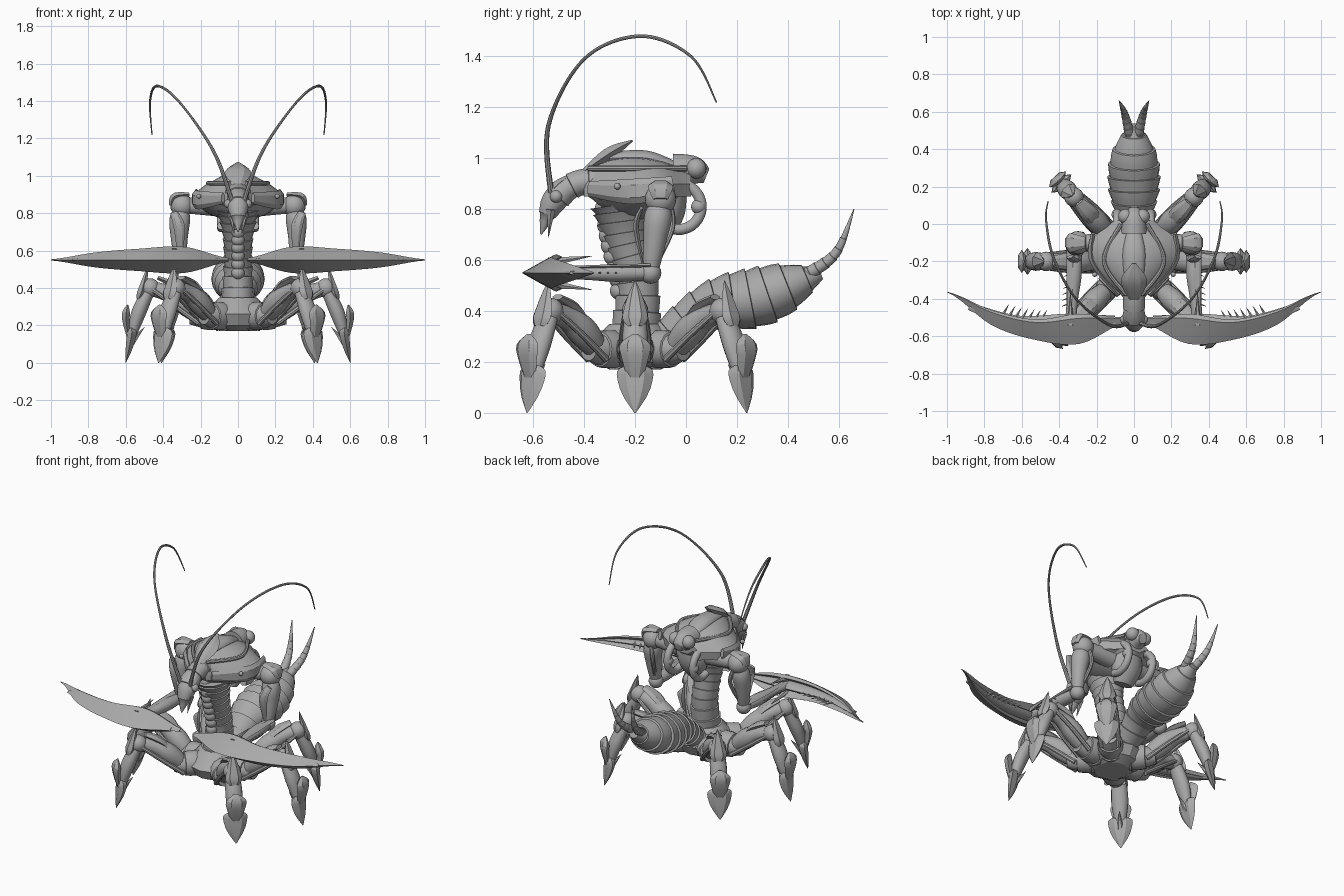
import bpy, bmesh, math
from mathutils import Vector, Matrix

default_cube = bpy.data.objects.get("Cube")
if default_cube:
    bpy.data.objects.remove(default_cube)

shell = bpy.data.materials.new("shell_grey")
shell.use_nodes = True
shell.diffuse_color = (.4, .4, .4, 1)
shell.node_tree.nodes["Principled BSDF"].inputs["Base Color"].default_value = shell.diffuse_color

X, Y, Z = Matrix.Identity(3)
place = Matrix.Identity(4)      # applied to every new part


def at(x, y, z):
    return Vector((x, y, z))


def finish(name, bm, angle):
    bm.transform(place)
    bmesh.ops.recalc_face_normals(bm, faces=bm.faces)
    mesh = bpy.data.meshes.new(name)
    bm.to_mesh(mesh)
    bm.free()
    mesh.materials.append(shell)
    part = bpy.data.objects.new(name, mesh)
    bpy.context.collection.objects.link(part)
    bpy.ops.object.select_all(action='DESELECT')
    part.select_set(True)
    bpy.context.view_layer.objects.active = part
    bpy.ops.object.shade_smooth_by_angle(angle=math.radians(angle))


def loft(name, rings, angle=40):
    """Skin closed rings of points and cap both ends."""
    bm = bmesh.new()
    loops = [[bm.verts.new(point) for point in ring] for ring in rings]
    for low, high in zip(loops, loops[1:]):
        for i in range(len(low)):
            bm.faces.new((low[i - 1], low[i], high[i], high[i - 1]))
    bm.faces.new(loops[0])
    bm.faces.new(loops[-1])
    finish(name, bm, angle)


def spline(keys, t):
    """Smooth curve through numbers or vectors, t from 0 to 1."""
    last = len(keys) - 1
    i = min(int(t * last), last - 1)
    u = t * last - i
    a, b, c, d = (keys[max(0, min(last, i + k))] for k in (-1, 0, 1, 2))
    return b + u / 2 * ((c - a) + u * ((2 * a - 5 * b + 4 * c - d) + u * (3 * (b - c) + d - a)))


def sweep(name, path, thick, flat=1, across=X, plates=0, steps=20, sides=14, lip=.1, angle=40):
    """Tube along a path; plates turns it into overlapping rings."""
    if plates:
        times = [(i + u) / plates for i in range(plates) for u in (0, .3, .6, .97)]
    else:
        times = [i / steps for i in range(steps + 1)]
    rings = []
    for t in times:
        along = (spline(path, min(1, t + .01)) - spline(path, max(0, t - .01))).normalized()
        side = (across - along * across.dot(along)).normalized()
        depth = along.cross(side) * flat
        radius = max(.001, spline(thick, t))
        if plates:
            radius *= 1 - lip * (1 - t * plates % 1)
        turns = [math.tau * i / sides for i in range(sides)]
        rings.append([spline(path, t) + radius * (side * math.cos(a) + depth * math.sin(a)) for a in turns])
    loft(name, rings, angle)


def plate(name, path, thick, flat=.4, across=X):
    sweep(name, path, thick, flat, across, steps=9, sides=6, angle=25)


def spike(name, base, tip, radius, across=X):
    sweep(name, [base, tip], [radius, 0], across=across, steps=2, sides=6)


def ball(name, centre, radius):
    bm = bmesh.new()
    bmesh.ops.create_uvsphere(bm, u_segments=20, v_segments=12, radius=radius)
    bm.transform(Matrix.Translation(centre))
    finish(name, bm, 40)


# Hub: stacked polygons joined into a faceted dish
hub_centre = at(0, -.2, 0)
hub_rings = []
for height, radius in ((.17, .1), (.2, .16), (.26, .19), (.35, .1)):
    hub_rings.append([hub_centre + Z * height + Matrix.Rotation(math.tau * i / 12, 3, 'Z') @ X * radius
                      for i in range(12)])
loft("hub", hub_rings, 25)

# Segmented torso column with throat plates down its front
spine = [at(0, -.2, .3), at(0, -.19, .5), at(0, -.23, .68), at(0, -.25, .82)]
sweep("torso", spine, [.1, .08, .085, .12], flat=1.1, plates=11)
for i in range(9):
    t = .3 + i * .08
    ball("throat_plate", spline(spine, t) - Y * .075, .035)

# Chest: a domed top, a hard rim and a keel-like underside
chest_width = [.05, .15, .22, .22, .1]
chest_top = [.96, 1, 1.01, .99, .95]
chest_keel = [.86, .78, .76, .78, .87]
chest_rings = []
for i in range(13):
    t = i / 12
    width, top, keel = (spline(keys, t) for keys in (chest_width, chest_top, chest_keel))
    rim = .9
    half = [(0, top), (.4, top * .9 + rim * .1), (.75, (top + rim) / 2), (1.05, rim),
            (1, rim - .05), (.65, keel + .03), (.25, keel)]
    profile = half + [(-x, z) for x, z in reversed(half[1:])]
    chest_rings.append([at(x * width, -.4 + .42 * t, z) for x, z in profile])
loft("chest", chest_rings, 30)

# Crest, back hump and rear pack
plate("dorsal_crest", [at(0, -.4, .95), at(0, -.3, 1.02), at(0, -.21, 1.07)], [.03, .07, .01])
sweep("dorsal_ridge", [at(0, -.3, 1), at(0, -.15, 1), at(0, 0, .95)], [.05, .06, .03], flat=.5)
sweep("back_hump", [at(0, -.05, .95), at(0, .03, .95), at(0, .08, .93)], [.07, .06, .03])
sweep("rear_pack", [at(0, -.08, .95), at(0, -.07, .8), at(0, -.1, .7)], [.11, .1, .06], flat=.7)

# Head with a downturned, pointed face
sweep("head", [at(0, -.32, .91), at(0, -.43, .9), at(0, -.52, .83), at(0, -.57, .7)],
      [.08, .06, .06, .003], flat=.9, plates=5)
plate("brow_plate", [at(0, -.46, .93), at(0, -.52, .88), at(0, -.56, .79)], [.03, .05, .02], flat=.3)

# Abdomen curling up behind the hub
sweep("abdomen", [at(0, -.1, .28), at(0, .08, .41), at(0, .3, .46), at(0, .53, .55)],
      [.08, .1, .14, .13, .03], flat=.85, plates=10, sides=20)

for mirror in (1, -1):
    flip = Matrix.Scale(mirror, 4, X)
    place = flip

    # Antenna and tail spine
    sweep("antenna", [at(.03, -.53, .86), at(.13, -.54, 1.13), at(.31, -.4, 1.39), at(.43, -.18, 1.48),
                      at(.47, .02, 1.4), at(.46, .12, 1.22)], [.012, .007, .007, .003], steps=50, sides=8)
    sweep("tail_spine", [at(.02, .47, .54), at(.05, .59, .63), at(.08, .66, .8)], [.03, .02, .002], plates=9)

    # Face details
    ball("eye", at(.05, -.51, .85), .025)
    spike("mandible", at(.04, -.53, .8), at(.02, -.54, .69), .02)

    # Carapace seam and flank armour
    sweep("carapace_seam", [at(.04, -.38, .96), at(.16, -.2, .96), at(.07, 0, .96)], [.012, .012],
          across=Z, sides=8)
    plate("flank_plate", [at(.08, -.38, .88), at(.22, -.2, .87), at(.22, -.05, .9)], [.03, .05, .03], across=Z)
    ball("flank_rivet", at(.21, -.27, .89), .013)

    # Hose looping out of the back
    hose_centre = at(.09, -.03, .81)
    loop = [hose_centre + (Z * math.cos(a) + Y * math.sin(a)) * .09
            for a in (math.pi * i / 6 for i in range(8))]
    sweep("back_hose", loop, [.022, .022], steps=28)
    ball("hose_joint", hose_centre + Y * .08, .03)
    ball("hump_lobe", at(.045, .04, .96), .04)

    # Shoulder and upper arm
    shoulder, elbow, wrist = at(.3, -.1, .84), at(.31, -.14, .55), at(.34, -.54, .55)
    upper_middle = shoulder.lerp(elbow, .4) + X * .01
    sweep("collar", [shoulder - X * .2, shoulder], [.06, .04], across=Y)
    ball("shoulder", shoulder, .062)
    plate("shoulder_cap", [shoulder + Z * .06 - X * .04, shoulder + Z * .05 + X * .04, shoulder + X * .06],
          [.03, .05, .03], across=Y)
    sweep("upper_arm", [shoulder, upper_middle, elbow], [.03, .055, .045, .03])
    plate("arm_guard", [upper_middle + X * .03 - Y * .06 + Z * .08, upper_middle - Y * .08, elbow - Y * .02],
          [.02, .03, .01])
    sweep("arm_cable", [shoulder + Y * .03, upper_middle + Y * .06 - X * .04, elbow], [.012, .012], sides=8)
    ball("elbow", elbow, .043)

    # Forearm with a row of spines
    sweep("forearm", [elbow, elbow.lerp(wrist, .5), wrist], [.03, .04, .03, .03], flat=.9)
    plate("forearm_plate", [elbow + X * .03 + Z * .03, wrist + Z * .02], [.02, .02, .01])
    for i in range(6):
        root = elbow.lerp(wrist, .3 + i * .08)
        spike("forearm_spine", root, root + X * .055 - Y * .02, .011, Z)

    # Scythe blade: arrow-shaped sections from root to tip
    front_edge = [-.53, -.64, -.62, -.54, -.365]
    back_edge = [-.5, -.48, -.51, -.46, -.362]
    ridge_height = [.01, .07, .06, .04, .003]
    blade_rings = []
    for i in range(25):
        t = i / 24
        front, back, ridge = (spline(keys, t) for keys in (front_edge, back_edge, ridge_height))
        upper = [(.45, .55), (.85, 1), (1, .85), (.6, .25)]
        section = [(0, 0)] + upper + [(depth, -rise) for depth, rise in reversed(upper)]
        blade_rings.append([at(.05 + .95 * t, front + (back - front) * depth, elbow.z + ridge * rise)
                            for depth, rise in section])
    loft("scythe_blade", blade_rings, 20)
    sweep("blade_core", [at(.1, -.52, .55), at(.35, -.54, .55), at(.62, -.53, .55), at(.88, -.44, .55)],
          [.03, .06, .04, .02], flat=.4, across=Y, sides=8)
    for i in range(7):
        root = at(.5 + i * .034, spline(back_edge, .47 + i * .035) - .01, elbow.z)
        spike("blade_tooth", root, root + Y * .06 - X * .035, .012, Z)
    for rise in (Z * .06, Z * -.06):
        spike("blade_barb", wrist + rise * .7, wrist + rise * 1.1 + Y * .17, .022)

    # Legs, built outward along x and then turned about the hub
    hip, knee, ankle, toe = at(.21, 0, .25), at(.47, 0, .4), at(.57, 0, .14), at(.6, 0, 0)
    thigh_middle = hip.lerp(knee, .5) + Z * .03
    for position, turn in (("front", -45), ("middle", 0), ("rear", 47)):
        place = flip @ Matrix.Translation(hub_centre) @ Matrix.Rotation(math.radians(turn), 4, 'Z')
        leg = position + "_leg_"
        sweep(leg + "hip", [hip - X * .15, hip + X * .05], [.08, .08, .045], across=Y, plates=3)
        sweep(leg + "thigh", [hip, thigh_middle, knee], [.045, .06, .045, .04], across=Y)
        plate(leg + "thigh_plate", [p + Z * .055 for p in (hip + X * .03, thigh_middle, knee - X * .04)],
              [.02, .045, .03], across=Y)
        for side in (Y * .05, Y * -.05):
            sweep(leg + "tendon", [hip + side - Z * .04, thigh_middle + side - Z * .05, knee + side * .7],
                  [.014, .012], across=Y, sides=8)
        ball(leg + "knee", knee, .052)
        plate(leg + "knee_spike", [knee + X * .06 - Z * .06, knee + X * .04, knee + X * .01 + Z * .12],
              [.03, .05, .035, .002], flat=.5, across=Y)
        sweep(leg + "shin", [knee, knee.lerp(ankle, .5) + X * .01, ankle], [.04, .05, .03], flat=.8, across=Y)
        plate(leg + "shin_plate", [ankle + X * .02 + Z * .17, ankle + X * .03 + Z * .1, ankle + X * .015],
              [.01, .06, .05, .03], across=Y)
        plate(leg + "foot_blade", [ankle + Z * .05, ankle, toe], [.03, .07, .06, .003], across=Y)
        spike(leg + "heel_spur", ankle - Z * .03, ankle - X * .07 + Z * .05, .022, Y)
